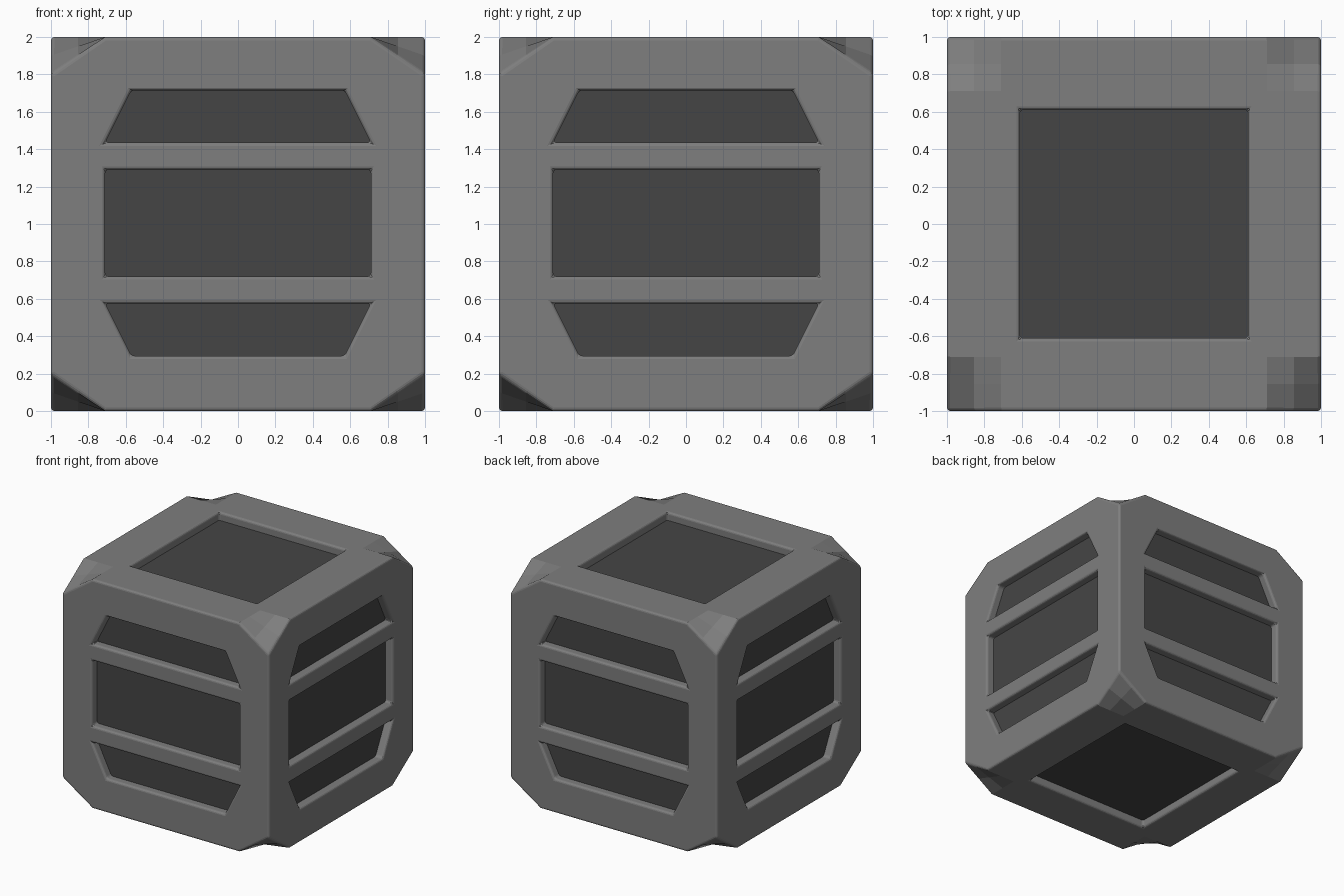
import bpy
import bmesh
import math
from mathutils import Matrix, Vector

if "Cube" in bpy.data.objects:
    bpy.data.objects.remove(bpy.data.objects["Cube"], do_unlink=True)

CORNER = 0.71      # where the softened corners begin
DROP = 0.2         # how far each corner sinks
CUT_FLOOR = 0.9    # hidden floor of the recesses
PANEL = 0.93       # visible panel surface


def material(name, value):
    mat = bpy.data.materials.new(name)
    mat.use_nodes = True
    colour = (value, value, value, 1)
    mat.diffuse_color = colour
    mat.node_tree.nodes["Principled BSDF"].inputs["Base Color"].default_value = colour
    return mat


def make_object(name, bm, mat=None):
    bmesh.ops.recalc_face_normals(bm, faces=bm.faces)
    mesh = bpy.data.meshes.new(name)
    bm.to_mesh(mesh)
    bm.free()
    obj = bpy.data.objects.new(name, mesh)
    obj.location.z = 1
    bpy.context.collection.objects.link(obj)
    if mat:
        mesh.materials.append(mat)
    return obj


def prism(bm, outline, rotation):
    """Extrude an outline, drawn on the front, inward and turn it to a side."""
    rings = [[bm.verts.new(rotation @ Vector((x, y, z))) for x, z in outline]
             for y in (-1.1, -CUT_FLOOR)]
    bm.faces.new(rings[0])
    bm.faces.new(rings[1][::-1])
    for i in range(len(outline)):
        j = (i + 1) % len(outline)
        bm.faces.new((rings[0][i], rings[1][i], rings[1][j], rings[0][j]))


def trapezoid(low_half, high_half, low, high):
    return [(-low_half, low), (low_half, low), (high_half, high), (-high_half, high)]


light_grey = material("frame grey", 0.21)
dark_grey = material("panel dark grey", 0.06)

# Frame block: a box whose corners sag in small facets
mid = (1 + CORNER) / 2
steps = [-1, -mid, -CORNER, CORNER, mid, 1]
last = len(steps) - 1


def sag(c):
    return max(0, (abs(c) - CORNER) / (1 - CORNER))


bm = bmesh.new()
grids = []
for side in (-1, 1):
    grid = [[bm.verts.new((x, y, side * (1 - DROP * sag(x) * sag(y))))
             for y in steps] for x in steps]
    for i in range(last):
        for j in range(last):
            bm.faces.new((grid[i][j], grid[i + 1][j],
                          grid[i + 1][j + 1], grid[i][j + 1]))
    grids.append(grid)
low, high = grids
for k in range(last):
    for end in (0, last):
        bm.faces.new((low[k][end], low[k + 1][end], high[k + 1][end], high[k][end]))
        bm.faces.new((low[end][k], low[end][k + 1], high[end][k + 1], high[end][k]))
bmesh.ops.recalc_face_normals(bm, faces=bm.faces)
bmesh.ops.dissolve_limit(bm, angle_limit=math.radians(1),
                         verts=bm.verts, edges=bm.edges)
frame = make_object("frame", bm, light_grey)

# Recess cutters: three slots on each side, one square above and below
bm = bmesh.new()
slots = [trapezoid(0.71, 0.71, -0.28, 0.29),
         trapezoid(0.71, 0.57, 0.435, 0.715),
         trapezoid(0.57, 0.71, -0.705, -0.425)]
for turn in range(4):
    for slot in slots:
        prism(bm, slot, Matrix.Rotation(turn * math.pi / 2, 3, "Z"))
for turn in (-1, 1):
    prism(bm, trapezoid(0.61, 0.61, -0.61, 0.61),
          Matrix.Rotation(turn * math.pi / 2, 3, "X"))
cutter = make_object("recess_cutter", bm, light_grey)
cutter.hide_render = True

cut = frame.modifiers.new("recesses", "BOOLEAN")
cut.operation = "DIFFERENCE"
cut.solver = "EXACT"
cut.object = cutter
bevel = frame.modifiers.new("soft_edges", "BEVEL")
bevel.width = 0.018
bevel.segments = 3
bevel.limit_method = "ANGLE"
bevel.angle_limit = math.radians(40)
bevel.use_clamp_overlap = False
bpy.context.view_layer.objects.active = frame
for name in ("recesses", "soft_edges"):
    bpy.ops.object.modifier_apply(modifier=name)
bpy.data.objects.remove(cutter, do_unlink=True)

# Dark panels: crossed inner blocks that show at the floor of each recess
for axis, name in enumerate(("side_panels", "front_back_panels", "top_bottom_panels")):
    size = [0.76, 0.76, 0.76]
    size[axis] = PANEL
    bm = bmesh.new()
    bmesh.ops.create_cube(bm, size=2)
    bmesh.ops.scale(bm, vec=size, verts=bm.verts)
    make_object(name, bm, dark_grey)
